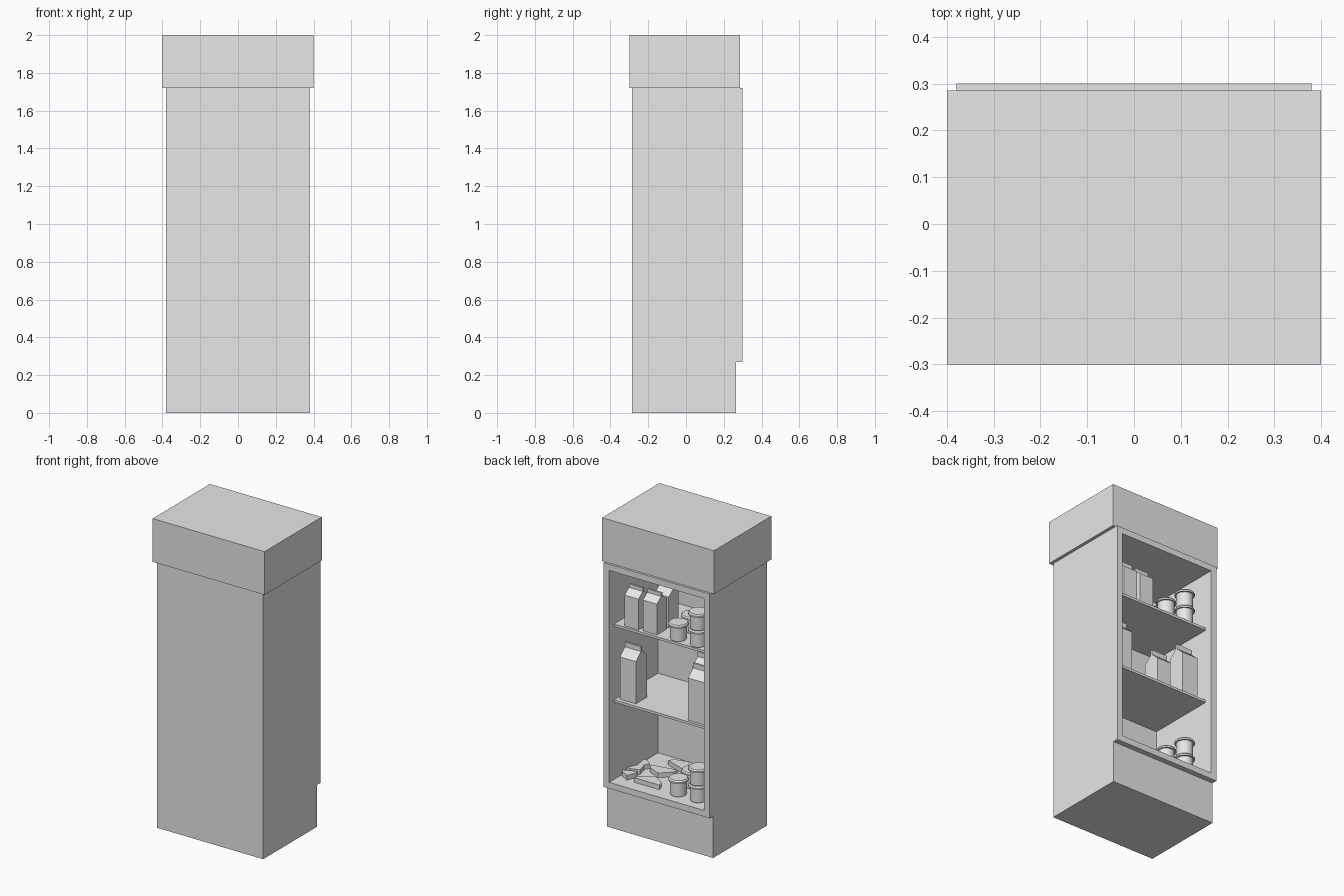
import bpy, bmesh, math
from mathutils import Matrix, Vector

if "Cube" in bpy.data.objects:
    bpy.data.objects.remove(bpy.data.objects["Cube"])

# Single grey material
GREY = (0.8, 0.8, 0.8, 1)
grey = bpy.data.materials.new("plain_grey")
grey.use_nodes = True
grey.diffuse_color = GREY
grey.node_tree.nodes["Principled BSDF"].inputs["Base Color"].default_value = GREY


def finish(name, bm, location=(0, 0, 0), turn=0):
    bmesh.ops.recalc_face_normals(bm, faces=bm.faces)
    mesh = bpy.data.meshes.new(name)
    bm.to_mesh(mesh)
    bm.free()
    mesh.materials.append(grey)
    obj = bpy.data.objects.new(name, mesh)
    obj.location = location
    obj.rotation_euler.z = math.radians(turn)
    bpy.context.collection.objects.link(obj)
    return obj


def prism(points, direction):
    """Extrude a closed outline along a direction."""
    bm = bmesh.new()
    face = bm.faces.new([bm.verts.new(p) for p in points])
    new = bmesh.ops.extrude_face_region(bm, geom=[face])["geom"]
    verts = [v for v in new if isinstance(v, bmesh.types.BMVert)]
    bmesh.ops.translate(bm, verts=verts, vec=direction)
    bmesh.ops.recalc_face_normals(bm, faces=bm.faces)
    return bm


def box(name, low, high):
    bm = bmesh.new()
    low, high = Vector(low), Vector(high)
    size = Matrix.Diagonal((*(high - low), 1))
    bmesh.ops.create_cube(bm, size=1, matrix=Matrix.Translation((low + high) / 2) @ size)
    return finish(name, bm)


# Cabinet: stepped side profile with a recessed opening
def cabinet():
    w = 0.38
    outline = [(-0.285, 0), (0.265, 0), (0.265, 0.27), (0.3, 0.27), (0.3, 1.72), (-0.285, 1.72)]
    bm = prism([(-w, y, z) for y, z in outline], (2 * w, 0, 0))
    opening = max(bm.faces, key=lambda f: f.calc_center_median().y)
    bmesh.ops.inset_individual(bm, faces=[opening], thickness=0.04, use_even_offset=True)
    inner = bmesh.ops.extrude_discrete_faces(bm, faces=[opening])["faces"][0]
    bmesh.ops.translate(bm, verts=inner.verts, vec=(0, -0.5, 0))
    finish("cabinet", bm)


# Carton: pentagon side profile plus a thin top seam
def carton(x, y, z, w, h):
    r, t = w / 2, 0.006
    body, neck = h * 0.78, h * 0.91
    side = [(-r, 0), (r, 0), (r, body), (t, neck), (t, h), (-t, h), (-t, neck), (-r, body)]
    bm = prism([(-r, a, b) for a, b in side], (w, 0, 0))
    finish("carton", bm, (x, y, z))


# Jar: turned profile with an overhanging lid
def jar(x, y, z):
    profile = [(0, 0), (0.047, 0), (0.05, 0.005), (0.05, 0.09),
               (0.06, 0.09), (0.06, 0.1), (0.053, 0.108), (0, 0.108)]
    bm = bmesh.new()
    verts = [bm.verts.new((r, 0, h)) for r, h in profile]
    edges = [bm.edges.new(pair) for pair in zip(verts, verts[1:])]
    bmesh.ops.spin(bm, geom=verts + edges, axis=(0, 0, 1), cent=(0, 0, 0),
                   steps=20, angle=math.tau)
    bmesh.ops.remove_doubles(bm, verts=bm.verts, dist=0.0005)
    obj = finish("jar", bm, (x, y, z))
    bpy.ops.object.select_all(action="DESELECT")
    obj.select_set(True)
    bpy.context.view_layer.objects.active = obj
    bpy.ops.object.shade_smooth_by_angle(angle=math.radians(30))


# Wedge: flat slice with a blunt rear
def wedge(x, y, z, length, depth, turn):
    a, b = length / 2, depth / 2
    outline = [(-a, -b), (a, -b), (a * 0.9, -b * 0.2), (0, b), (-a * 0.9, -b * 0.2)]
    finish("wedge", prism([(p, q, 0) for p, q in outline], (0, 0, 0.03)), (x, y, z), turn)


cabinet()
box("crown", (-0.4, -0.3, 1.72), (0.4, 0.285, 2))

FLOOR, MIDDLE, UPPER = 0.31, 0.825, 1.315
for name, top in (("middle_shelf", MIDDLE), ("upper_shelf", UPPER)):
    box(name, (-0.34, -0.2, top - 0.016), (0.34, 0.25, top))

# Cartons
for x, y in ((0.225, 0.185), (0.097, 0.18), (0.097, 0.06)):
    carton(x, y, UPPER, 0.1, 0.255)
for x, y in ((0.26, 0.165), (-0.235, 0.175), (-0.165, 0.03)):
    carton(x, y, MIDDLE, 0.115, 0.35)

# Jars: two singles and a stack of two on each of two levels
for level in (FLOOR, UPPER):
    jar(-0.083, 0.195, level)
    jar(-0.08, 0.06, level)
    for n in range(2):
        jar(-0.225, 0.195, level + n * 0.108)

# Wedges on the floor
for x, y, length, depth, turn in (
        (0.285, 0.18, 0.09, 0.07, 20), (0.13, 0.17, 0.18, 0.09, 180),
        (0.285, 0.09, 0.1, 0.07, 60), (0.285, 0.01, 0.09, 0.06, 100),
        (0.15, 0.04, 0.17, 0.09, 10), (0.1, -0.11, 0.17, 0.09, 160)):
    wedge(x, y, FLOOR, length, depth, turn)
